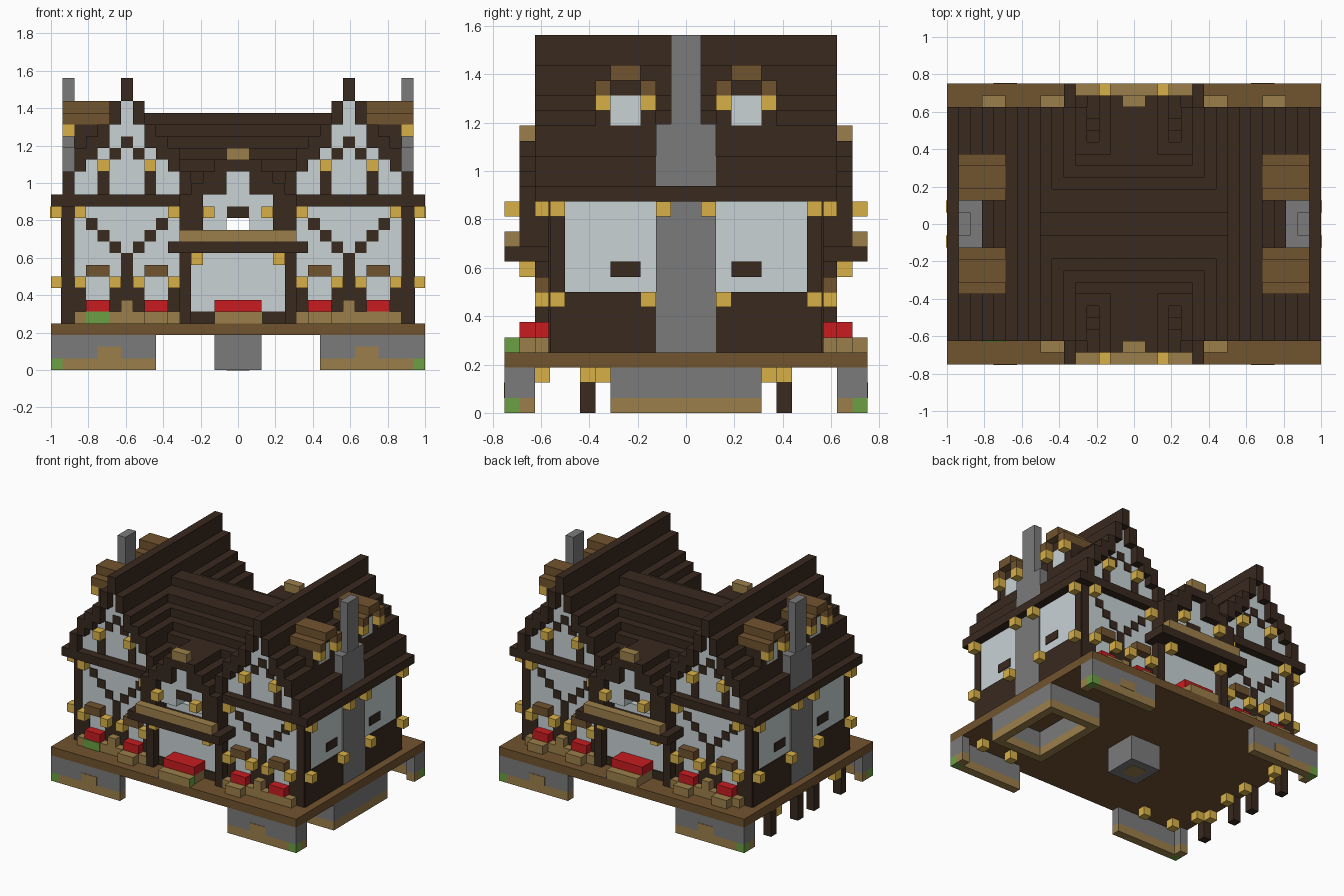
import bpy
import bmesh
from mathutils import Matrix, Vector

UNIT = 1 / 16  # one building block

old = bpy.data.objects.get("Cube")
if old:
    bpy.data.objects.remove(old, do_unlink=True)


def paint(name, hex_code):
    def linear(pair):
        c = int(pair, 16) / 255
        return c / 12.92 if c <= 0.04045 else ((c + 0.055) / 1.055) ** 2.4
    color = [linear(hex_code[i:i + 2]) for i in (0, 2, 4)] + [1.0]
    mat = bpy.data.materials.new(name)
    mat.use_nodes = True
    mat.diffuse_color = color
    mat.node_tree.nodes["Principled BSDF"].inputs["Base Color"].default_value = color
    return mat


DARK = paint("dark timber", "38291f")
BROWN = paint("brown planks", "71532f")
TAN = paint("tan wood", "9c7f4b")
GOLD = paint("lantern gold", "d8b048")
WHITE = paint("pale plaster", "c8d2d5")
GREY = paint("grey stone", "7b7b7b")
RED = paint("red flowers", "c81c20")
GREEN = paint("green leaves", "6ca043")

parts = {}


def block(name, mat, x, y, z, mirror=""):
    """Add a box to a part, mirrored over the named axes."""
    bm = parts.setdefault((name, mat.name), bmesh.new())
    for sx in ((1, -1) if "x" in mirror else (1,)):
        for sy in ((1, -1) if "y" in mirror else (1,)):
            mid = Vector((sx * sum(x), sy * sum(y), sum(z))) * UNIT / 2
            size = [(b - a) * UNIT for a, b in (x, y, z)]
            bmesh.ops.create_cube(bm, size=1, matrix=Matrix.LocRotScale(mid, None, size))


def cube(name, mat, x, y, z, mirror="xy"):
    block(name, mat, (x, x + 1), (y, y + 1), (z, z + 1), mirror)


# Platform and corner footings
block("platform", BROWN, x=(-16, 16), y=(-12, 12), z=(3, 4))
block("corner_footing", GREY, x=(7, 16), y=(11, 12), z=(1, 3), mirror="xy")
block("corner_footing", GREY, x=(15, 16), y=(10, 11), z=(1, 3), mirror="xy")
block("footing_soil", TAN, x=(7, 15), y=(11, 12), z=(0, 1), mirror="xy")
block("footing_soil", TAN, x=(15, 16), y=(10, 11), z=(0, 1), mirror="xy")
block("footing_soil", TAN, x=(10, 12), y=(12, 12.05), z=(1, 2), mirror="xy")
cube("footing_moss", GREEN, 15, 11, 0)

# Central pillar under the platform
block("central_pillar", GREY, x=(-2, 2), y=(-2, 2), z=(0, 3))
block("pillar_core", TAN, x=(-1, 1), y=(-1, 1), z=(-0.02, 0.1))

# Open cellar ring on one side
for name, mat, span in (("cellar_wall", GREY, (1, 3)), ("cellar_base", TAN, (0, 1))):
    block(name, mat, x=(9, 16), y=(4, 5), z=span, mirror="y")
    for edge in (9, 15):
        block(name, mat, x=(edge, edge + 1), y=(-4, 4), z=span)

# Posts and lanterns under the other side
for y in (1, 6):
    block("support_post", DARK, x=(-16, -15), y=(y, y + 1), z=(0, 3), mirror="y")
    cube("hanging_lantern", GOLD, -15, y, 2, mirror="y")
cube("hanging_lantern", GOLD, -16, 5, 2, mirror="y")
for x in (-14, -10, 9, 13):
    cube("hanging_lantern", GOLD, x, -10, 2, mirror="")

# Wing walls with side panelling
block("wing_wall", WHITE, x=(5, 15), y=(-9, 9), z=(4, 14), mirror="x")
block("side_skirting", DARK, x=(15, 15.1), y=(-9, 9), z=(4, 8), mirror="x")
block("side_corner_post", DARK, x=(15, 15.1), y=(8, 9), z=(8, 14), mirror="xy")
block("side_window", DARK, x=(15, 15.1), y=(3, 5), z=(9, 10), mirror="xy")
block("eave_band", DARK, x=(5, 16), y=(-10, 10), z=(14, 15), mirror="x")

# Wing gable plaster and stepped roof, one column pair per step
steps = ((23, 25), (21, 23), (19, 21), (18, 20), (17, 19), (15, 17))
for i, (low, high) in enumerate(steps):
    for x in {9 + i, 9 - i}:
        block("wing_roof", DARK, x=(x, x + 1), y=(-10, 10), z=(low, high), mirror="x")
        if low > 15:
            block("gable_wall", WHITE, x=(x, x + 1), y=(-9, 9), z=(15, low), mirror="x")

# Timber framing on the gable fronts


def timber(x, z):
    block("gable_timber", DARK, x=x, y=(9, 9.1), z=z, mirror="xy")


timber((14, 15), (4, 14))
timber((9, 10), (7, 10))
timber((8, 11), (4, 7))
timber((9, 10), (19, 20))
for side in (-1, 1):
    mid = 9.5 + side * 4
    timber((mid - 0.5, mid + 0.5), (4, 7))
    for k in (1, 2, 3):
        x = 9.5 + side * k
        timber((x - 0.5, x + 0.5), (9 + k, 10 + k))
    x = 9.5 + side
    timber((x - 0.5, x + 0.5), (18, 19))
    x += side
    timber((x - 0.5, x + 0.5), (15, 17))

# Windows with awnings and flower boxes
for x in (6, 11):
    block("awning", BROWN, x=(x, x + 2), y=(9, 10), z=(8, 9), mirror="xy")
    block("flowers", RED, x=(x, x + 2), y=(9, 10), z=(5, 6), mirror="xy")
    block("flower_box", TAN, x=(x, x + 2), y=(9, 10), z=(4, 5), mirror="xy")
block("planter", TAN, x=(6, 8), y=(10, 11), z=(4, 5), mirror="xy")
block("planter", TAN, x=(11, 13), y=(10, 11), z=(4, 5), mirror="x")
for x in (5, 8, 10, 13):
    cube("step_block", TAN, x, 9, 4)
block("barrel", TAN, x=(9, 10), y=(9, 10), z=(4, 6), mirror="xy")
block("front_shrub", GREEN, x=(-13, -11), y=(-10.1, -10), z=(4, 5))
block("front_shrub", GREEN, x=(2, 2.1), y=(-12, -11), z=(4, 5))

# Central hall, with a passage left open above the balcony
block("hall_wall", WHITE, x=(-5, 5), y=(-9, 9), z=(4, 12))
block("hall_wall", WHITE, x=(1, 5), y=(-9, 9), z=(12, 13), mirror="x")
block("hall_sill", DARK, x=(-4, 4), y=(9, 9.1), z=(4, 5), mirror="y")
block("hall_post", DARK, x=(4, 5), y=(9, 10), z=(4, 10), mirror="xy")
block("hall_flower_box", TAN, x=(-2, 2), y=(9, 12), z=(4, 5), mirror="y")
block("hall_flowers", RED, x=(-2, 2), y=(9, 11), z=(5, 6), mirror="y")
block("balcony_floor", DARK, x=(-6, 6), y=(9, 12), z=(10, 11), mirror="y")
block("balcony_rail", TAN, x=(-5, 5), y=(11, 12), z=(11, 12), mirror="y")
block("balcony_cheek", DARK, x=(3, 5), y=(9, 11), z=(11, 13), mirror="xy")

# Central roof rows stepping down from the ridge
for j, top in enumerate((22, 21, 21, 20, 19, 18, 17, 16, 15, 15)):
    half = 9 if j < 8 else 5
    block("hall_roof", DARK, x=(-half, half), y=(j, j + 1), z=(13, top), mirror="y")

# Central dormer
for k, (low, high) in enumerate(((17, 18), (15, 18), (15, 17), (13, 16), (13, 15))):
    block("dormer_roof", DARK, x=(k, k + 1), y=(3 if k < 3 else 9, 11), z=(low, high), mirror="xy")
    if k < 3:
        base = 12 if k else 13
        block("dormer_wall", WHITE, x=(k, k + 1), y=(9, 10.05), z=(base, low), mirror="xy")
block("dormer_hatch", DARK, x=(-0.95, 0.95), y=(10.05, 10.15), z=(13, 14), mirror="y")
block("dormer_finial", TAN, x=(-1, 1), y=(10, 11), z=(18, 19), mirror="y")

# Chimneys
block("chimney", GREY, x=(15, 15.15), y=(-2, 2), z=(4, 14), mirror="x")
block("chimney", GREY, x=(13, 15.02), y=(-2, 2), z=(15, 19.1), mirror="x")
block("chimney", GREY, x=(14, 15), y=(-1, 1), z=(19, 25), mirror="x")

# Side dormers on the wing roofs
block("side_dormer_window", WHITE, x=(11, 14.05), y=(3, 5), z=(19, 21), mirror="xy")
block("side_dormer_lintel", DARK, x=(11, 14.05), y=(3, 5), z=(21, 22), mirror="xy")
for y in (2, 5):
    block("side_dormer_frame", DARK, x=(11, 14), y=(y, y + 1), z=(18, 21), mirror="xy")
    block("side_dormer_roof", BROWN, x=(11, 15), y=(y, y + 1), z=(21, 22), mirror="xy")
    cube("side_dormer_lantern", GOLD, 14, y, 20)
block("side_dormer_roof", BROWN, x=(11, 15), y=(3, 5), z=(22, 23), mirror="xy")

# Wall lanterns
for x in (5, 8, 10, 13):
    cube("wall_lantern", GOLD, x, 9, 7)
for x, y, z in ((5, 9, 13), (13, 9, 13), (7, 9, 17), (11, 9, 17), (2, 11, 13), (3, 10, 9)):
    cube("wall_lantern", GOLD, x, y, z)
for y, z in ((8, 13), (1, 13), (8, 7), (2, 7)):
    cube("side_lantern", GOLD, 15.1 if y == 1 else 15, y, z)

# Turn every part into an object
for (name, mat_name), bm in parts.items():
    mesh = bpy.data.meshes.new(name)
    bm.to_mesh(mesh)
    bm.free()
    mesh.materials.append(bpy.data.materials[mat_name])
    bpy.context.collection.objects.link(bpy.data.objects.new(name, mesh))
